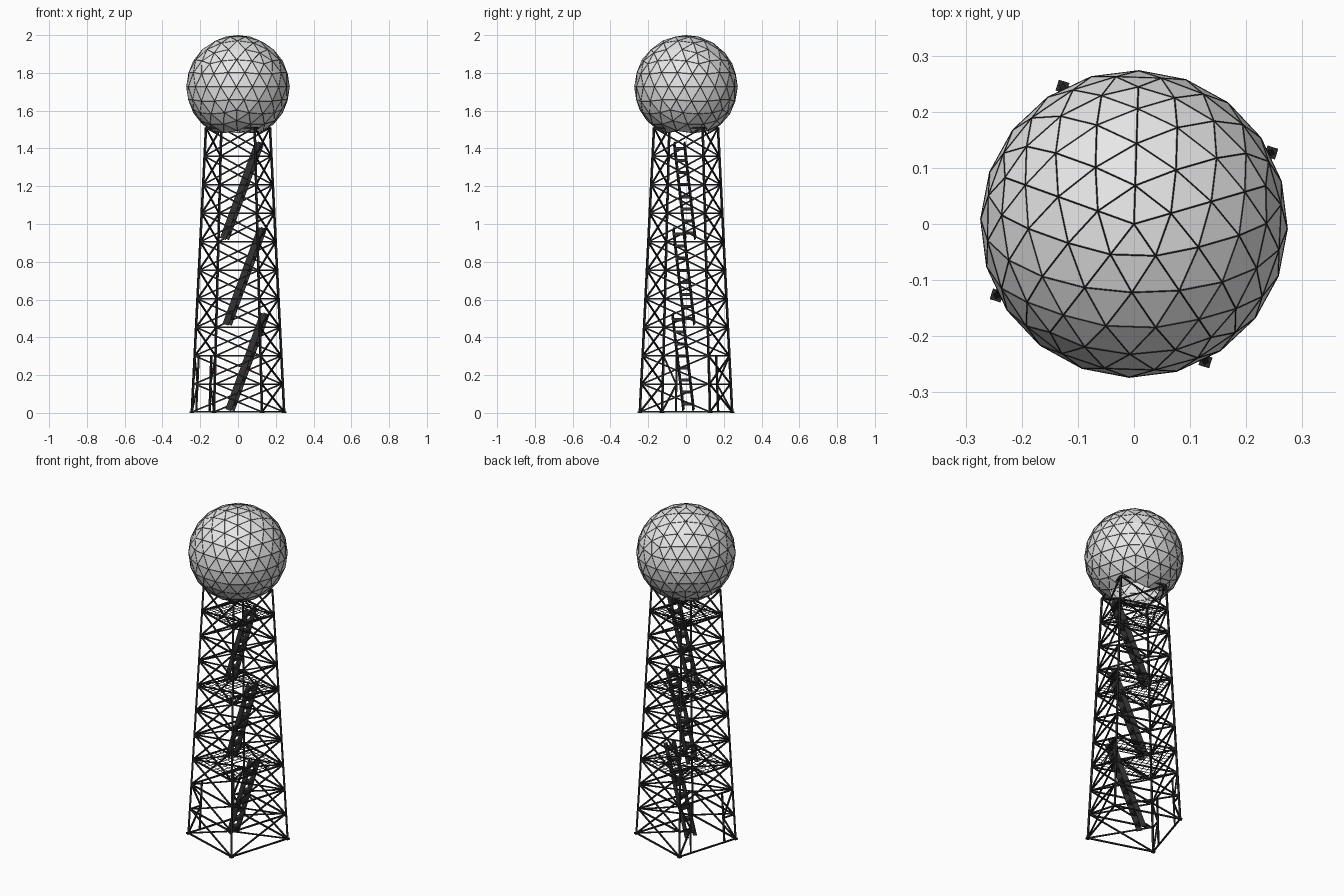
import bpy, bmesh, math
from mathutils import Vector, Matrix

if "Cube" in bpy.data.objects:
    bpy.data.objects.remove(bpy.data.objects["Cube"], do_unlink=True)

TURN = math.radians(-17.5)        # the tower stands turned on its base
DOME_TURN = math.radians(88.2)
TOP, LEVELS = 1.51, 10
STEP = TOP / LEVELS
BASE_HALF, TOP_HALF = 0.195, 0.135
RADIUS = 0.273


def make_material(name, value):
    mat = bpy.data.materials.new(name)
    mat.use_nodes = True
    color = (value, value, value, 1)
    mat.diffuse_color = color
    mat.node_tree.nodes["Principled BSDF"].inputs["Base Color"].default_value = color
    return mat


steel = make_material("black steel", 0.022)
stair_steel = make_material("dark grey steel", 0.032)
panel_grey = make_material("light grey panel", 0.8)


def finish(name, bm, mat, turn=TURN):
    mesh = bpy.data.meshes.new(name)
    bm.to_mesh(mesh)
    bm.free()
    mesh.materials.append(mat)
    obj = bpy.data.objects.new(name, mesh)
    obj.rotation_euler.z = turn
    bpy.context.collection.objects.link(obj)
    return obj


def beam(bm, a, b, width, depth=None):
    """Box from a to b; width is horizontal, depth is across it."""
    a, b = Vector(a), Vector(b)
    along = (b - a).normalized()
    side = Vector((0, 0, 1)).cross(along).normalized()
    up = along.cross(side)
    frame = Matrix((along, side, up)).transposed().to_4x4()
    size = Matrix.Diagonal(((b - a).length, width, depth or width, 1))
    bmesh.ops.create_cube(bm, size=1, matrix=Matrix.Translation((a + b) / 2) @ frame @ size)


def half_at(z):
    return BASE_HALF + (TOP_HALF - BASE_HALF) * z / TOP


def corner(k, z):
    angle = math.radians(45 + 90 * k)
    r = half_at(z) * math.sqrt(2)
    return Vector((r * math.cos(angle), r * math.sin(angle), z))


# Legs on square foot plates
legs, feet = bmesh.new(), bmesh.new()
for k in range(4):
    beam(legs, corner(k, 0.001), corner(k, TOP), 0.01)
    foot = Matrix.Translation(corner(k, 0) + Vector((0, 0, 0.004)))
    bmesh.ops.create_cube(feet, size=1, matrix=foot @ Matrix.Diagonal((0.02, 0.02, 0.008, 1)))
finish("tower_legs", legs, steel)
finish("foot_plates", feet, steel)

# Horizontal rings and crossed braces; side 1 is left open for the doorway
rings, braces = bmesh.new(), bmesh.new()
for k in range(4):
    for i in range(LEVELS + 1):
        z = max(i * STEP, 0.005)
        if not (k == 1 and i == 1):
            beam(rings, corner(k, z), corner(k + 1, z), 0.008)
        if i < LEVELS and not (k == 1 and i < 2):
            beam(braces, corner(k, z), corner(k + 1, z + STEP), 0.0075)
            beam(braces, corner(k + 1, z), corner(k, z + STEP), 0.0075)
finish("tower_rings", rings, steel)
finish("tower_braces", braces, steel)

# Doorway posts with narrow braced panels beside the legs
bm = bmesh.new()
for leg, other in ((1, 2), (2, 1)):
    def post(z):
        return corner(leg, z).lerp(corner(other, z), 0.2)
    beam(bm, post(0.001), post(2 * STEP), 0.009)
    beam(bm, corner(leg, STEP), post(STEP), 0.008)
    beam(bm, corner(leg, 0.005), post(STEP), 0.008)
    beam(bm, post(STEP), corner(leg, 2 * STEP), 0.008)
finish("doorway_frame", bm, steel)

# Grating platforms with an opening over each stair
bm = bmesh.new()
BARS = 12
HOLE_X, HOLE_Y = (0.0, 0.125), 0.04
for level in (3, 6, 9):
    z = level * STEP
    h = half_at(z)
    for i in range(1, BARS):
        p = -h + 2 * h * i / BARS
        spans = [(-h, HOLE_X[0]), (HOLE_X[1], h)] if abs(p) < HOLE_Y else [(-h, h)]
        for s, e in spans:
            beam(bm, (s, p, z), (e, p, z), 0.0025)
        inside = HOLE_X[0] < p < HOLE_X[1]
        spans = [(-h, -HOLE_Y), (HOLE_Y, h)] if inside else [(-h, h)]
        for s, e in spans:
            beam(bm, (p, s, z), (p, e, z), 0.0025)
    for y in (-HOLE_Y, HOLE_Y):
        beam(bm, (HOLE_X[0], y, z), (HOLE_X[1], y, z), 0.004)
    for x in HOLE_X:
        beam(bm, (x, -HOLE_Y, z), (x, HOLE_Y, z), 0.004)
finish("grating_platforms", bm, steel)

# Three stair flights: two thin deep stringers and flat treads each
stringers, treads = bmesh.new(), bmesh.new()
TREADS = 8
for n in range(3):
    z0 = 0.015 + n * 3 * STEP
    x0 = -0.045 - n * 0.015
    start, end = Vector((x0, 0, z0)), Vector((x0 + 0.195, 0, z0 + 0.51))
    for y in (-0.028, 0.028):
        off = Vector((0, y, 0))
        beam(stringers, start + off, end + off, 0.004, 0.034)
    for i in range(TREADS):
        mid = start.lerp(end, (i + 0.5) / TREADS)
        beam(treads, mid - Vector((0.016, 0, 0)), mid + Vector((0.016, 0, 0)), 0.054, 0.016)
finish("stair_stringers", stringers, stair_steel)
finish("stair_treads", treads, stair_steel)


# Faceted dome, open underneath, with a thin strut along every edge
def dome_mesh():
    dome = bmesh.new()
    bmesh.ops.create_icosphere(dome, subdivisions=3, radius=RADIUS)
    low = [v for v in dome.verts if v.co.z < -RADIUS * 0.93]
    bmesh.ops.delete(dome, geom=low, context="VERTS")
    bmesh.ops.translate(dome, verts=dome.verts, vec=(0, 0, 2 - RADIUS - 0.001))
    return dome


finish("dome_panels", dome_mesh(), panel_grey, DOME_TURN)
struts = finish("dome_struts", dome_mesh(), steel, DOME_TURN)
wire = struts.modifiers.new("struts", "WIREFRAME")
wire.thickness = 0.0026
wire.offset = 0
wire.use_boundary = True
